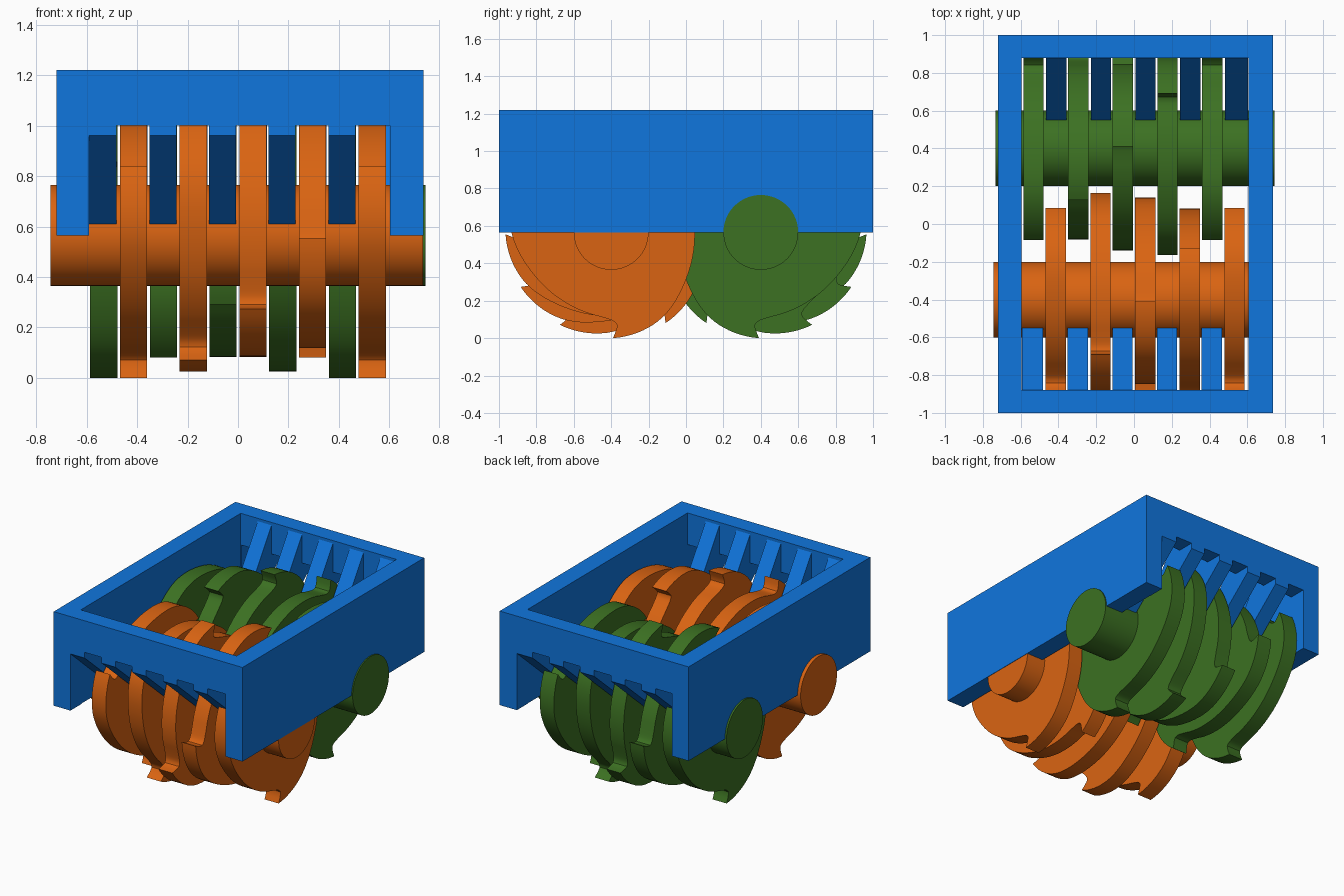
import bpy, bmesh
from math import cos, sin, radians, pi

if "Cube" in bpy.data.objects:
    bpy.data.objects.remove(bpy.data.objects["Cube"])


def material(name, rgb):
    m = bpy.data.materials.new(name)
    m.diffuse_color = (*rgb, 1)
    m.use_nodes = True
    m.node_tree.nodes["Principled BSDF"].inputs["Base Color"].default_value = m.diffuse_color
    return m


BLUE = material("blue", (0.005, 0.18, 0.73))
ORANGE = material("orange", (0.7, 0.127, 0.006))
GREEN = material("green", (0.045, 0.165, 0.016))
AXIS_Y, AXIS_Z = -0.40, 0.565


def prism(bm, profile, x0, x1):
    """Extrude a closed (y, z) profile along x."""
    face = bm.faces.new([bm.verts.new((x0, y, z)) for y, z in profile])
    geom = bmesh.ops.extrude_face_region(bm, geom=[face])["geom"]
    moved = [v for v in geom if isinstance(v, bmesh.types.BMVert)]
    bmesh.ops.translate(bm, verts=moved, vec=(x1 - x0, 0, 0))


def finish(bm, name, mat, turn=False, smooth=False):
    bmesh.ops.recalc_face_normals(bm, faces=bm.faces)
    me = bpy.data.meshes.new(name)
    bm.to_mesh(me)
    bm.free()
    ob = bpy.data.objects.new(name, me)
    bpy.context.collection.objects.link(ob)
    me.materials.append(mat)
    if turn:
        ob.rotation_euler.z = pi
    bpy.ops.object.select_all(action='DESELECT')
    ob.select_set(True)
    bpy.context.view_layer.objects.active = ob
    if smooth:
        bpy.ops.object.shade_smooth_by_angle(angle=radians(30))
    return ob


def box(name, x0, x1, y0, y1, z0, z1):
    bm = bmesh.new()
    prism(bm, [(y0, z0), (y1, z0), (y1, z1), (y0, z1)], x0, x1)
    return finish(bm, name, BLUE)


# One tooth period: radius every 10 degrees behind the tip, then the hooked gullet
BACK = [.565, .558, .547, .531, .508, .485, .468, .457, .450, .447, .448, .452]
GULLET = [(115, .459), (117.5, .464), (119.5, .470), (121.5, .480), (122.6, .494),
          (122.4, .510), (121.4, .535)]


def tooth():
    pts = []
    for i in range(len(BACK) - 1):
        p0, p1, p2 = BACK[max(i - 1, 0)], BACK[i], BACK[i + 1]
        p3 = BACK[min(i + 2, len(BACK) - 1)]
        for k in range(3):  # smooth spline between the samples
            t = k / 3
            r = 0.5 * (2 * p1 + (p2 - p0) * t + (2 * p0 - 5 * p1 + 4 * p2 - p3) * t * t
                       + (3 * p1 - p0 - 3 * p2 + p3) * t ** 3)
            pts.append((10 * (i + t), r))
    return pts + [(110, BACK[-1])] + GULLET


def polar(r, deg):
    a = radians(deg)
    return AXIS_Y + r * cos(a), AXIS_Z + r * sin(a)


# Cutter shafts: the green one is the orange one turned half round
for colour, mat, turn in (("front", ORANGE, False), ("rear", GREEN, True)):
    bm = bmesh.new()
    prism(bm, [polar(0.2, 360 * i / 64) for i in range(64)], -0.743, 0.732)
    finish(bm, colour + "_shaft", mat, turn, True)
    for i in range(5):
        bm = bmesh.new()
        tip = 271 - 30 * i
        outline = [polar(r, tip + 120 * n + a) for n in range(3) for a, r in tooth()]
        x = -0.468 + 0.2365 * i
        prism(bm, outline, x, x + 0.108)
        finish(bm, f"{colour}_cutter_disc_{i + 1}", mat, turn, True)

# Frame: box with an open hopper and an opening through both end walls
frame = box("frame", -0.72, 0.735, -1, 1, 0.565, 1.22)
cutters = [box("hopper_cut", -0.595, 0.605, -0.88, 0.88, 0.3, 1.5),
           box("end_opening_cut", -0.591, 0.603, -1.3, 1.3, 0.3, 1.0)]
for c in cutters:
    c.hide_render = True
    bpy.context.view_layer.objects.active = frame
    mod = frame.modifiers.new("cut", 'BOOLEAN')
    mod.operation, mod.object, mod.solver = 'DIFFERENCE', c, 'EXACT'
    bpy.ops.object.modifier_apply(modifier=mod.name)
    bpy.data.objects.remove(c)

# Sloping scraper fins between the discs
FIN = [(-1, 1.0), (-1, 0.96), (-0.595, 0.61), (-0.55, 0.70), (-0.88, 1.2), (-0.9, 1.2)]
for side, turn in (("front", False), ("rear", True)):
    bm = bmesh.new()
    for i in range(5):
        x = -0.588 + 0.2365 * i
        start = x if i else (-0.604 if turn else -0.594)
        prism(bm, FIN, start, x + 0.107)
    finish(bm, side + "_scraper_fins", BLUE, turn)
